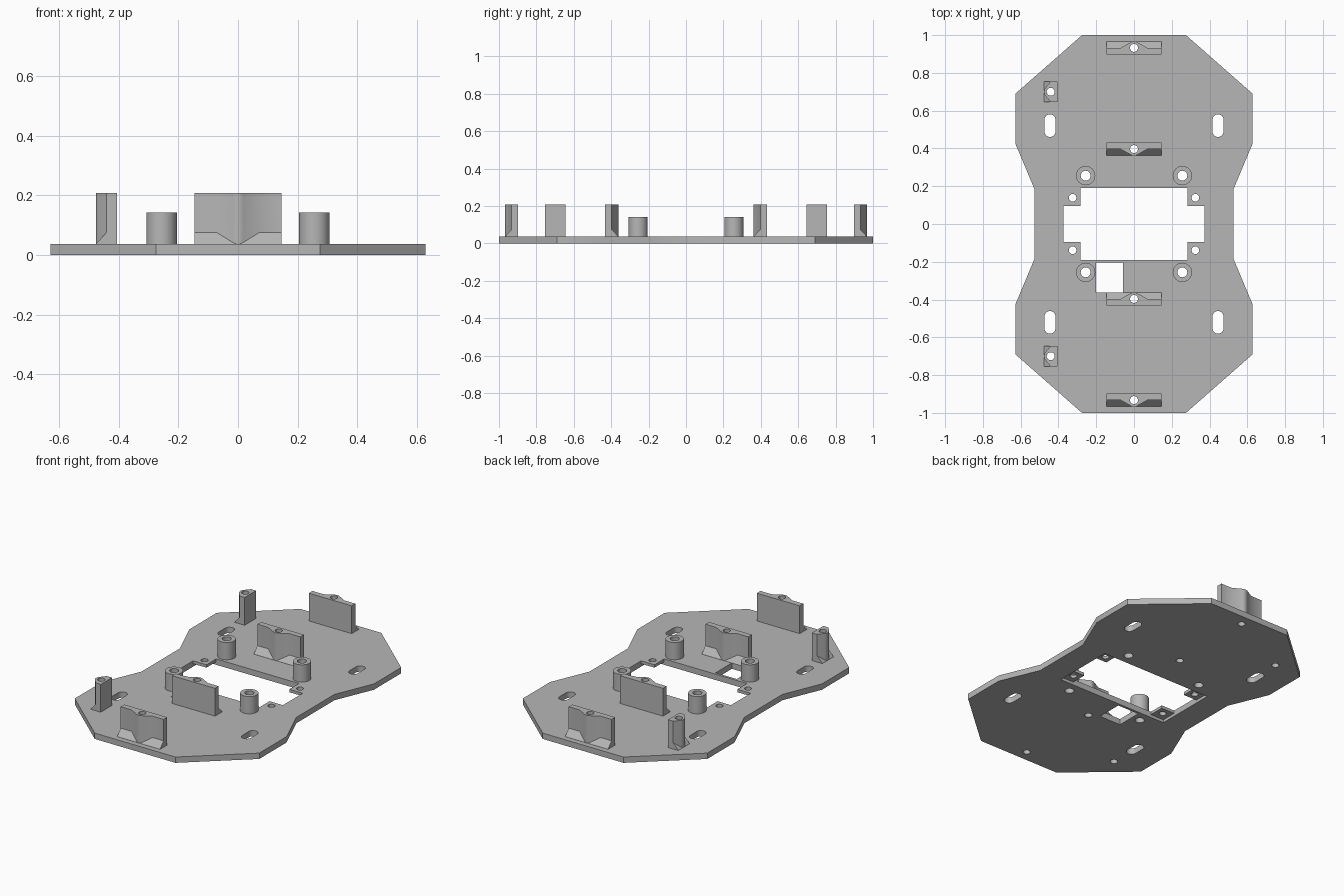
import bpy, bmesh
from math import cos, sin, pi, acos, radians

cube = bpy.data.objects.get("Cube")
if cube:
    bpy.data.objects.remove(cube, do_unlink=True)

PLATE = 0.036      # plate thickness
TOP = 0.207        # top of the brackets
HALF = 0.035       # half depth of a bracket

grey = bpy.data.materials.new("plain grey")
grey.use_nodes = True
grey.diffuse_color = (0.47, 0.47, 0.47, 1)
grey.node_tree.nodes["Principled BSDF"].inputs["Base Color"].default_value = grey.diffuse_color


def prism(name, outline, z0, z1):
    """Extrude a closed xy outline from z0 to z1."""
    bm = bmesh.new()
    face = bm.faces.new([bm.verts.new((x, y, z0)) for x, y in outline])
    ext = bmesh.ops.extrude_face_region(bm, geom=[face])["geom"]
    for v in ext:
        if isinstance(v, bmesh.types.BMVert):
            v.co.z = z1
    bmesh.ops.recalc_face_normals(bm, faces=bm.faces)
    mesh = bpy.data.meshes.new(name)
    bm.to_mesh(mesh)
    bm.free()
    mesh.materials.append(grey)
    obj = bpy.data.objects.new(name, mesh)
    bpy.context.collection.objects.link(obj)
    return obj


def circle(x, y, r, n=32):
    return [(x + r * cos(2 * pi * i / n), y + r * sin(2 * pi * i / n)) for i in range(n)]


def slot(x, y, r, reach, n=12):
    """Rounded slot running along y."""
    upper = [(x + r * cos(pi * i / n), y + reach + r * sin(pi * i / n)) for i in range(n + 1)]
    return upper + [(2 * x - a, 2 * y - b) for a, b in upper]


def box(x0, x1, y0, y1):
    return [(x0, y0), (x1, y0), (x1, y1), (x0, y1)]


def four_way(quarter):
    """Mirror a quarter outline (from the +y end to the +x end) in x and y."""
    right = quarter + [(x, -y) for x, y in reversed(quarter)]
    return right + [(-x, y) for x, y in reversed(right)]


def combine(obj, other, operation="DIFFERENCE"):
    """Apply a boolean and remove the helper."""
    other.hide_render = True
    mod = obj.modifiers.new("boolean", "BOOLEAN")
    mod.operation, mod.solver, mod.object = operation, "EXACT", other
    bpy.context.view_layer.objects.active = obj
    bpy.ops.object.modifier_apply(modifier=mod.name)
    bpy.data.objects.remove(other, do_unlink=True)


def cut(obj, outline, z0=-0.1, z1=0.4):
    combine(obj, prism("cutter", outline, z0, z1))


def smooth(obj):
    bpy.ops.object.select_all(action="DESELECT")
    obj.select_set(True)
    bpy.context.view_layer.objects.active = obj
    bpy.ops.object.shade_smooth_by_angle(angle=radians(30))


SIGNS = [(sx, sy) for sx in (-1, 1) for sy in (-1, 1)]

# Base plate with its openings
plate = prism("base_plate", four_way([(0.275, 1), (0.628, 0.69), (0.628, 0.425), (0.527, 0.185)]), 0, PLATE)
cut(plate, four_way([(0.282, 0.19), (0.282, 0.096), (0.373, 0.096)]))
cut(plate, box(-0.373, 0.373, -0.19, 0.19), -0.1, PLATE / 2)   # corner tabs are thinner below
cut(plate, box(-0.202, -0.058, -0.363, -0.205))
for sx, sy in SIGNS:
    cut(plate, slot(sx * 0.445, sy * 0.521, 0.029, 0.031))
    cut(plate, circle(sx * 0.325, sy * 0.139, 0.02))
    cut(plate, circle(sx * 0.256, sy * 0.256, 0.026))
for sy in (-1, 1):
    for y in (0.397, 0.932):
        cut(plate, circle(0, sy * y, 0.021))
    cut(plate, circle(-0.441, sy * 0.7, 0.021))
smooth(plate)

# Round standoffs
for i, (sx, sy) in enumerate(SIGNS):
    boss = prism(f"standoff_{i + 1}", circle(sx * 0.256, sy * 0.256, 0.051), PLATE, 0.142)
    cut(boss, circle(sx * 0.256, sy * 0.256, 0.026))
    smooth(boss)


def bracket(name, x, y, turn, half_width, bump):
    """Thin wall with a rounded bump around a screw hole and a sloped foot."""
    a = acos(HALF / bump)
    nose = []
    steps = 8
    start, end = a, pi - a
    for i in range(steps + 1):
        t = start + (end - start) * i / steps
        nose.append((HALF * cos(t), HALF * sin(t)))
    outline = [(-half_width, -HALF), (half_width, -HALF), (half_width, 0)]
    if bump < half_width:
        outline.append((bump, 0))
    outline += nose
    if bump < half_width:
        outline.append((-bump, 0))
    outline.append((-half_width, 0))
    obj = prism(name, outline, PLATE, TOP)

    # Sloped foot: a box whose upper front edge is dropped to the plate
    foot = prism("foot", box(-half_width, half_width, -HALF / 2, HALF), PLATE, PLATE + 0.001)
    for v in foot.data.vertices:
        if v.co.z > PLATE + 0.0005:
            v.co.z = PLATE + (0.0005 if v.co.y > 0 else 0.039 * 1.5)
    combine(obj, foot, "UNION")
    cut(obj, circle(0, 0, 0.021))
    obj.location = (x, y, 0)
    obj.rotation_euler.z = turn
    smooth(obj)


# Wide brackets along the centre line, and narrow posts on the right
bracket("front_outer_bracket", 0, -0.932, pi, 0.146, 0.072)
bracket("front_inner_bracket", 0, -0.397, 0, 0.146, 0.072)
bracket("back_inner_bracket", 0, 0.397, pi, 0.146, 0.072)
bracket("back_outer_bracket", 0, 0.932, 0, 0.146, 0.072)
bracket("front_post", -0.441, -0.7, pi / 2, 0.055, 0.055)
bracket("back_post", -0.441, 0.7, pi / 2, 0.055, 0.055)
